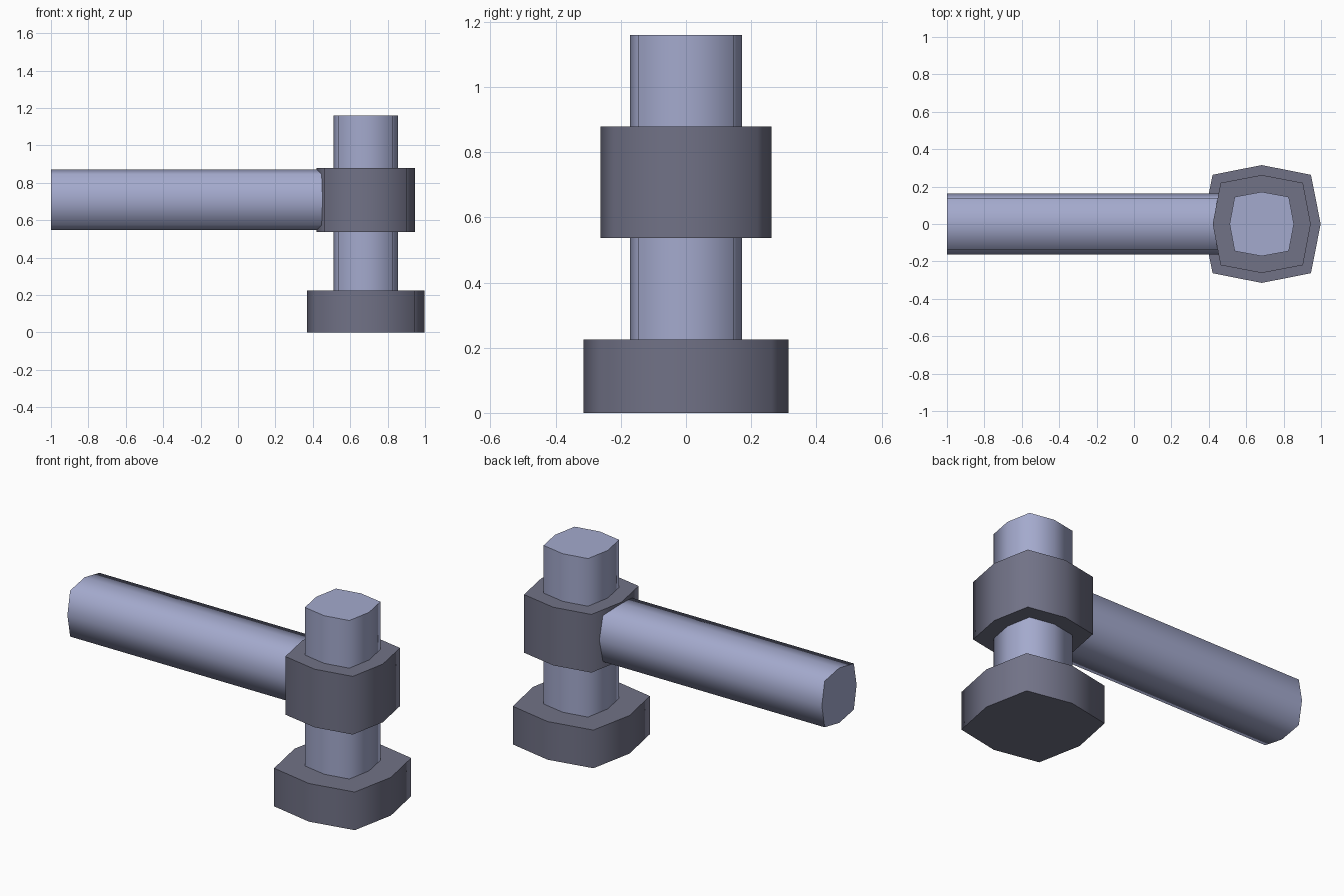
import bpy, math
from mathutils import Matrix

if "Cube" in bpy.data.objects:
    bpy.data.objects.remove(bpy.data.objects["Cube"])

def material(name, rgb):
    m = bpy.data.materials.new(name)
    m.diffuse_color = (*rgb, 1)
    m.use_nodes = True
    m.node_tree.nodes["Principled BSDF"].inputs["Base Color"].default_value = m.diffuse_color
    return m

steel = material("light steel", (0.37, 0.40, 0.61))
iron = material("dark iron", (0.165, 0.168, 0.24))

POST_X = 0.683

def bar(name, axis_r, corner, length, matrix, mat):
    """Eight-sided bar along local z: points on the axes plus squarish corners."""
    ring = []
    for i in range(8):
        a = i * math.pi / 4
        r = axis_r if i % 2 == 0 else corner * math.sqrt(2)
        ring.append((r * math.cos(a), r * math.sin(a)))
    verts = [(x, y, z) for z in (0, length) for x, y in ring]
    faces = [tuple(reversed(range(8))), tuple(range(8, 16))]
    faces += [(i, (i + 1) % 8, 8 + (i + 1) % 8, 8 + i) for i in range(8)]
    mesh = bpy.data.meshes.new(name)
    mesh.from_pydata(verts, [], faces)
    mesh.transform(matrix)
    mesh.materials.append(mat)
    ob = bpy.data.objects.new(name, mesh)
    bpy.context.collection.objects.link(ob)
    # smooth sides, sharp end caps
    bpy.ops.object.select_all(action='DESELECT')
    ob.select_set(True)
    bpy.context.view_layer.objects.active = ob
    bpy.ops.object.shade_smooth_by_angle(angle=math.radians(75))
    return ob

def upright(z):
    return Matrix.Translation((POST_X, 0, z))

# Upright stack: foot flange, post, collar
bar("foot_flange", 0.315, 0.263, 0.225, upright(0), iron)
bar("post", 0.172, 0.145, 0.96, upright(0.2), steel)
bar("collar", 0.262, 0.22, 0.343, upright(0.536), iron)

# Horizontal handle running into the collar
bar("handle", 0.162, 0.136, 1 + POST_X - 0.2,
    Matrix.Translation((-1, 0, 0.709)) @ Matrix.Rotation(math.pi / 2, 4, 'Y'), steel)
